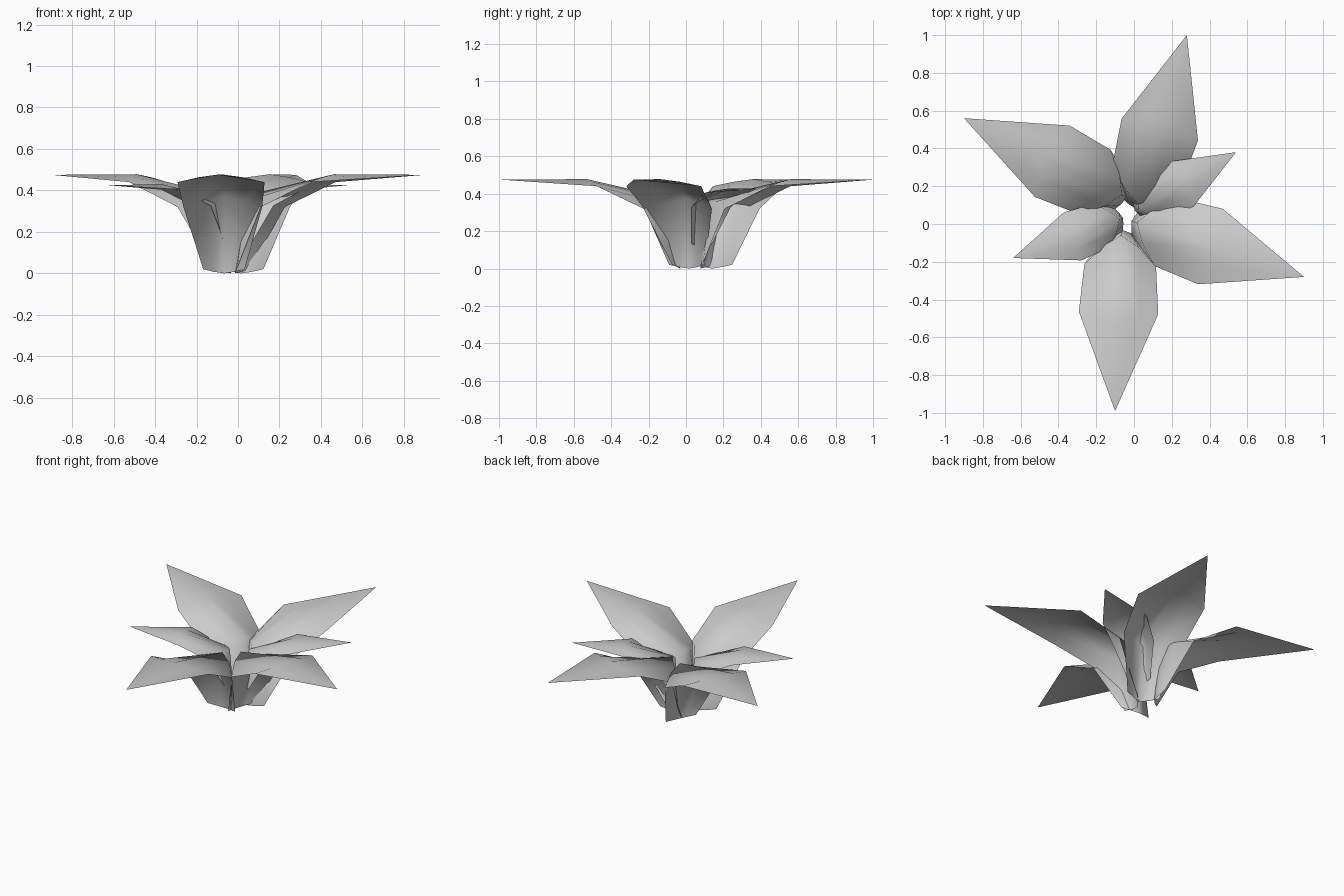
import bpy
import bmesh
from math import radians
from mathutils import Matrix, Vector

cube = bpy.data.objects.get("Cube")
if cube:
    bpy.data.objects.remove(cube, do_unlink=True)

grey = bpy.data.materials.new("pale grey")
grey.use_nodes = True
grey.diffuse_color = (0.6, 0.6, 0.6, 1)
grey.node_tree.nodes["Principled BSDF"].inputs["Base Color"].default_value = grey.diffuse_color

# Leaf cross-sections: edge reach, rib reach, half width, edge height, rib height
ROWS = [
    (0.07, 0.03, 0.10, 0.02, 0.00),   # foot of the stalk
    (0.22, 0.06, 0.19, 0.32, 0.37),   # knee
    (0.47, 0.53, 0.21, 0.44, 0.478),  # shoulder
]
TIP = Vector((0.99, 0, 0.475))
ACROSS = (-1, -0.5, 0, 0.5, 1)


def section(bm, edge_x, rib_x, half, edge_z, rib_z):
    """One arched row of vertices across the leaf."""
    row = []
    for u in ACROSS:
        bend = abs(u) ** 1.4
        row.append(bm.verts.new((rib_x + (edge_x - rib_x) * bend, half * u,
                                 rib_z + (edge_z - rib_z) * bend)))
    return row


def leaf(name, tip, angle, size=1.0, lift=0.0):
    """Arched leaf with a channelled stalk, placed by its tip and heading."""
    bm = bmesh.new()
    rows = [section(bm, *values) for values in ROWS]
    for low, high in zip(rows, rows[1:]):
        for i in range(len(ACROSS) - 1):
            bm.faces.new((low[i], high[i], high[i + 1], low[i + 1]))
    point = bm.verts.new(TIP)
    for a, b in zip(rows[-1], rows[-1][1:]):
        bm.faces.new((a, point, b))
    bmesh.ops.recalc_face_normals(bm, faces=bm.faces)
    if sum(f.normal.z for f in bm.faces) < 0:
        bmesh.ops.reverse_faces(bm, faces=bm.faces)

    # Turn and scale the leaf, then move its tip into place
    turn = Matrix.Rotation(radians(angle), 4, "Z") @ Matrix.Scale(size, 4)
    reach = turn @ TIP
    shift = Vector((tip[0] - reach.x, tip[1] - reach.y, lift))
    bm.transform(Matrix.Translation(shift) @ turn)

    mesh = bpy.data.meshes.new(name)
    bm.to_mesh(mesh)
    bm.free()
    mesh.materials.append(grey)
    mesh.shade_smooth()
    obj = bpy.data.objects.new(name, mesh)
    bpy.context.collection.objects.link(obj)
    return obj


# Four large leaves
leaf("front_leaf", (-0.10, -0.99), 268)
leaf("left_leaf", (0.90, -0.28), 342)
leaf("back_leaf", (0.28, 1.00), 74)
leaf("back_right_leaf", (-0.90, 0.56), 154)

# Two small upper leaves
leaf("small_left_leaf", (0.54, 0.38), 30, 0.645, 0.12)
leaf("small_right_leaf", (-0.64, -0.18), 200, 0.645, 0.12)
